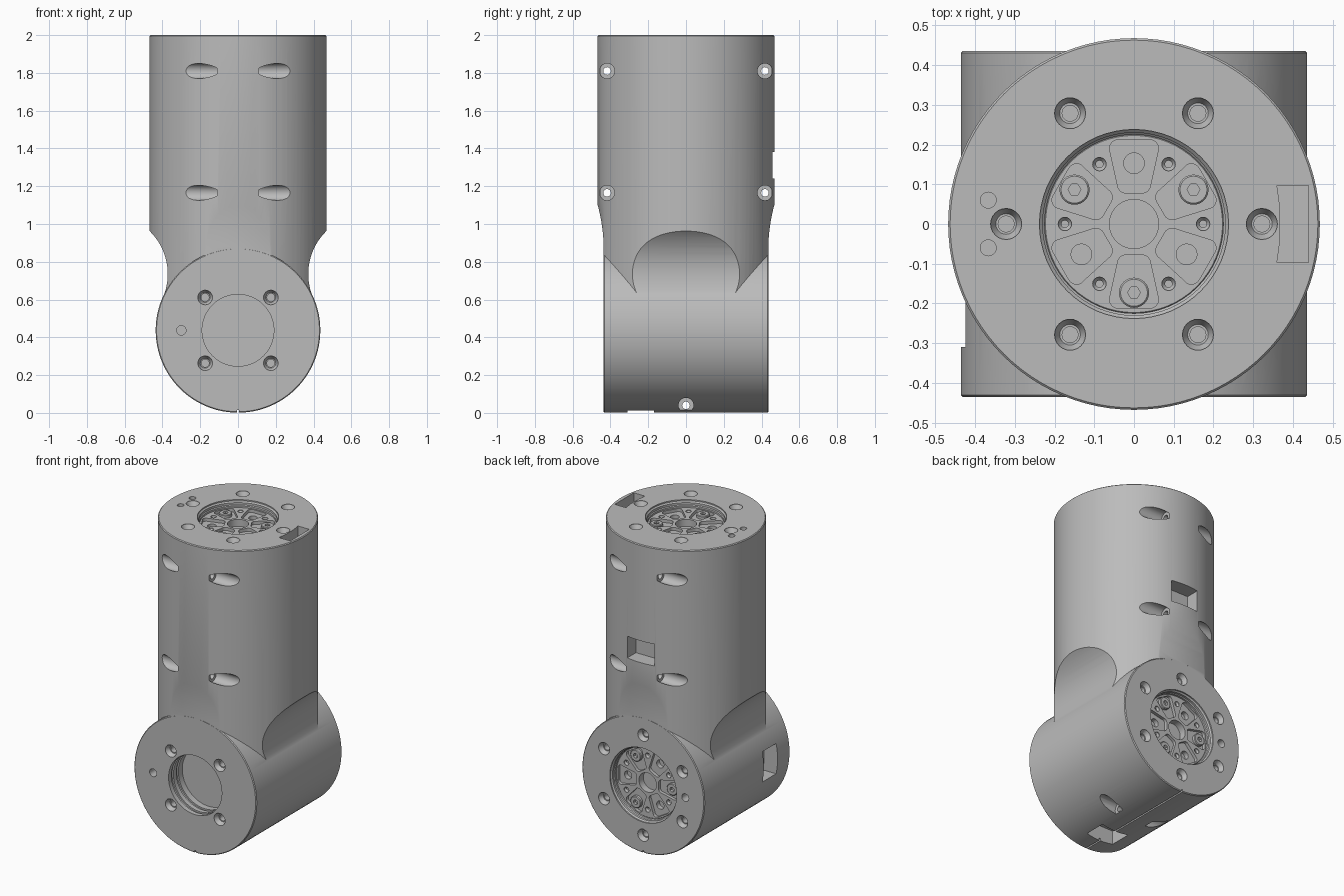
import bpy, bmesh
from math import sin, cos, pi, radians
from mathutils import Matrix, Vector

if "Cube" in bpy.data.objects:
    bpy.data.objects.remove(bpy.data.objects["Cube"])

metal = bpy.data.materials.new("grey metal")
metal.use_nodes = True
GREY = (0.5, 0.5, 0.5, 1)
metal.diffuse_color = GREY
metal.node_tree.nodes["Principled BSDF"].inputs["Base Color"].default_value = GREY

R_UP, R_LOW, AXIS_Z, TOP_Z = 0.468, 0.436, 0.437, 2.0


def frame(x, y, z, origin=(0, 0, 0)):
    """Matrix sending the local axes to the given directions."""
    m = Matrix((x, y, z)).transposed().to_4x4()
    m.translation = origin
    return m


X, Y, Z = Vector((1, 0, 0)), Vector((0, 1, 0)), Vector((0, 0, 1))
TOP = frame(X, Y, Z, (0, 0, TOP_Z))
BACK = frame(Z, X, Y, (0, R_LOW, AXIS_Z))
FRONT = frame(X, Z, -Y, (0, -R_LOW, AXIS_Z))
ALONG_X = frame(Y, Z, X)


def shift(m, x, y, z=0):
    return m @ Matrix.Translation((x, y, z))


def polar(m, radius, degrees):
    a = radians(degrees)
    return shift(m, radius * cos(a), radius * sin(a))


def loft(bm, rings):
    """Closed solid through rings of equal length, with capped ends."""
    rows = [[bm.verts.new(p) for p in ring] for ring in rings]
    n = len(rows[0])
    for a, b in zip(rows, rows[1:]):
        for i in range(n):
            j = (i + 1) % n
            bm.faces.new((a[i], a[j], b[j], b[i]))
    bm.faces.new(rows[0])
    bm.faces.new(rows[-1])


def lathe(bm, m, profile, n=24):
    turn = [2 * pi * i / n for i in range(n)]
    loft(bm, [[m @ Vector((r * cos(a), r * sin(a), z)) for a in turn] for r, z in profile])


def prism(bm, m, points, z0, z1):
    loft(bm, [[m @ Vector((x, y, z)) for x, y in points] for z in (z0, z1)])


def box(bm, centre, size):
    bmesh.ops.create_cube(bm, size=1, matrix=Matrix.Translation(centre) @ Matrix.Diagonal((*size, 1)))


def make(name, bm):
    bmesh.ops.recalc_face_normals(bm, faces=bm.faces)
    mesh = bpy.data.meshes.new(name)
    bm.to_mesh(mesh)
    bm.free()
    mesh.materials.append(metal)
    obj = bpy.data.objects.new(name, mesh)
    bpy.context.scene.collection.objects.link(obj)
    return obj


def select(obj):
    bpy.ops.object.select_all(action='DESELECT')
    obj.select_set(True)
    bpy.context.view_layer.objects.active = obj


def combine(obj, bm, operation='DIFFERENCE'):
    tool = make("cutter", bm)
    tool.hide_render = True
    select(obj)
    mod = obj.modifiers.new("boolean", 'BOOLEAN')
    mod.operation, mod.solver, mod.object = operation, 'EXACT', tool
    bpy.ops.object.modifier_apply(modifier=mod.name)
    bpy.data.objects.remove(tool)


def smooth(obj):
    select(obj)
    bpy.ops.object.shade_smooth_by_angle(angle=radians(25))


# Upright barrel
bm = bmesh.new()
lathe(bm, Matrix(), [(R_UP, 0.6), (R_UP, TOP_Z - 0.005), (R_UP - 0.005, TOP_Z)], 96)
housing = make("housing", bm)

# Concave scoops at the sides of the neck
bm = bmesh.new()
for s in (-1, 1):
    lathe(bm, frame(Z, X, Y, (s * 0.69, 0, 0.735)), [(0.318, -0.7), (0.318, 0.7)], 96)
combine(housing, bm)

# Flats with a long curved run-out at the front and back of the neck
bm = bmesh.new()
BLEND = 0.92
flat = R_LOW - 0.0005
for s in (-1, 1):
    arc = [(s * (flat + BLEND * (1 - cos(a))), 0.86 + BLEND * sin(a))
           for a in (radians(2 * i) for i in range(12))]
    prism(bm, ALONG_X, arc + [(s, arc[-1][1]), (s, 0.5), (s * flat, 0.5)], -0.7, 0.7)
combine(housing, bm)

# Lower cross barrel
bm = bmesh.new()
lathe(bm, frame(Z, X, Y, (0, 0, AXIS_Z)),
      [(R_LOW - 0.005, -R_LOW), (R_LOW, 0.005 - R_LOW), (R_LOW, R_LOW - 0.005), (R_LOW - 0.005, R_LOW)], 96)
combine(housing, bm, 'UNION')

# Flange recesses, bolt holes, cable windows and clamp screw holes
bm = bmesh.new()
BOLT = [(0.039, 0.05), (0.039, -0.005), (0.026, -0.03), (0.02, -0.03), (0.02, -0.1)]
RECESS = [(0.238, 0.05), (0.238, -0.008), (0.23, -0.016), (0.23, -0.03), (0.225, -0.035), (0.225, -0.1)]
for face in (TOP, BACK):
    lathe(bm, face, RECESS, 64)
    for i in range(6):
        lathe(bm, polar(face, 0.322, 60 * i), BOLT)

# Stepped bore and four bolts on the front
lathe(bm, FRONT, [(0.19, 0.05), (0.19, -0.03), (0.2, -0.03), (0.2, -0.05), (0.19, -0.05),
                  (0.19, -0.08), (0.2, -0.08), (0.2, -0.1), (0.19, -0.1), (0.19, -0.14)], 64)
for i in range(4):
    lathe(bm, polar(FRONT, 0.246, 45 + 90 * i), BOLT)

# Locating pin holes
PIN = [(0.025, 0.05), (0.025, -0.06)]
lathe(bm, shift(FRONT, -0.3, 0), PIN)
lathe(bm, shift(BACK, 0, -0.3), PIN)
for s in (-1, 1):
    lathe(bm, shift(TOP, -0.367, s * 0.06), [(0.02, 0.05), (0.02, -0.04)])

# Cable slot in the top and windows in the barrels
prism(bm, TOP, [(0.44, -0.097), (0.44, 0.097), (0.36, 0.097), (0.368, 0.04), (0.368, -0.04), (0.36, -0.097)], 0.05, -0.07)
box(bm, (0, 0.47, 1.31), (0.195, 0.2, 0.14))
box(bm, (-0.44, -0.24, AXIS_Z), (0.2, 0.14, 0.195))
box(bm, (0, -0.24, 0), (0.195, 0.14, 0.2))

# Cross-drilled clamp screws
CLAMP = [(0.04, -0.6), (0.04, -0.11), (0.02, -0.11), (0.02, 0.11), (0.04, 0.11), (0.04, 0.6)]
for y in (-0.418, 0.418):
    for z in (1.165, 1.81):
        lathe(bm, shift(ALONG_X, y, z), CLAMP)
lathe(bm, shift(ALONG_X, 0, 0.04), CLAMP)
combine(housing, bm)

# Clamp slit along the underside
bm = bmesh.new()
box(bm, (0, 0, 0), (0.01, 1, 0.03))
combine(housing, bm)
smooth(housing)

# Rounded lobe outline used for the flange pockets
LOBE = []
for q, (cx, cy) in enumerate([(0.19, 0.04), (0.1, 0.02), (0.1, -0.02), (0.19, -0.04)]):
    for k in range(7):
        a = pi / 2 * (q + k / 6)
        LOBE.append((cx + 0.022 * cos(a), cy + 0.022 * sin(a)))

# Output flanges: disc, lobed pockets, holes and screws
for name, face in (("top", TOP), ("back", BACK)):
    deck = shift(face, 0, 0, -0.045)
    bm = bmesh.new()
    lathe(bm, deck, [(0.228, -0.06), (0.228, -0.005), (0.223, 0)], 64)
    flange = make(name + "_output_flange", bm)
    bm = bmesh.new()
    lathe(bm, deck, [(0.062, 0.05), (0.062, -0.045)], 40)
    for i in range(6):
        turn = Matrix.Rotation(radians(30 + 60 * i), 4, 'Z')
        prism(bm, deck @ turn, LOBE, 0.05, -0.02)
        lathe(bm, polar(deck, 0.174, 60 * i), [(0.017, 0.05), (0.017, -0.004), (0.009, -0.015), (0.009, -0.04)], 16)
    combine(flange, bm)
    bm = bmesh.new()
    for angle in (90, 210, 330):
        lathe(bm, polar(deck, 0.153, angle), [(0.026, 0.05), (0.026, -0.05)])
    combine(flange, bm)
    smooth(flange)

    bm = bmesh.new()
    for angle in (30, 150, 270):
        lathe(bm, polar(deck, 0.173, angle), [(0.038, -0.03), (0.038, -0.004), (0.034, 0)])
    screws = make(name + "_flange_screws", bm)
    bm = bmesh.new()
    for angle in (30, 150, 270):
        lathe(bm, polar(deck, 0.173, angle), [(0.016, 0.05), (0.016, -0.02)], 6)
    combine(screws, bm)
    smooth(screws)
